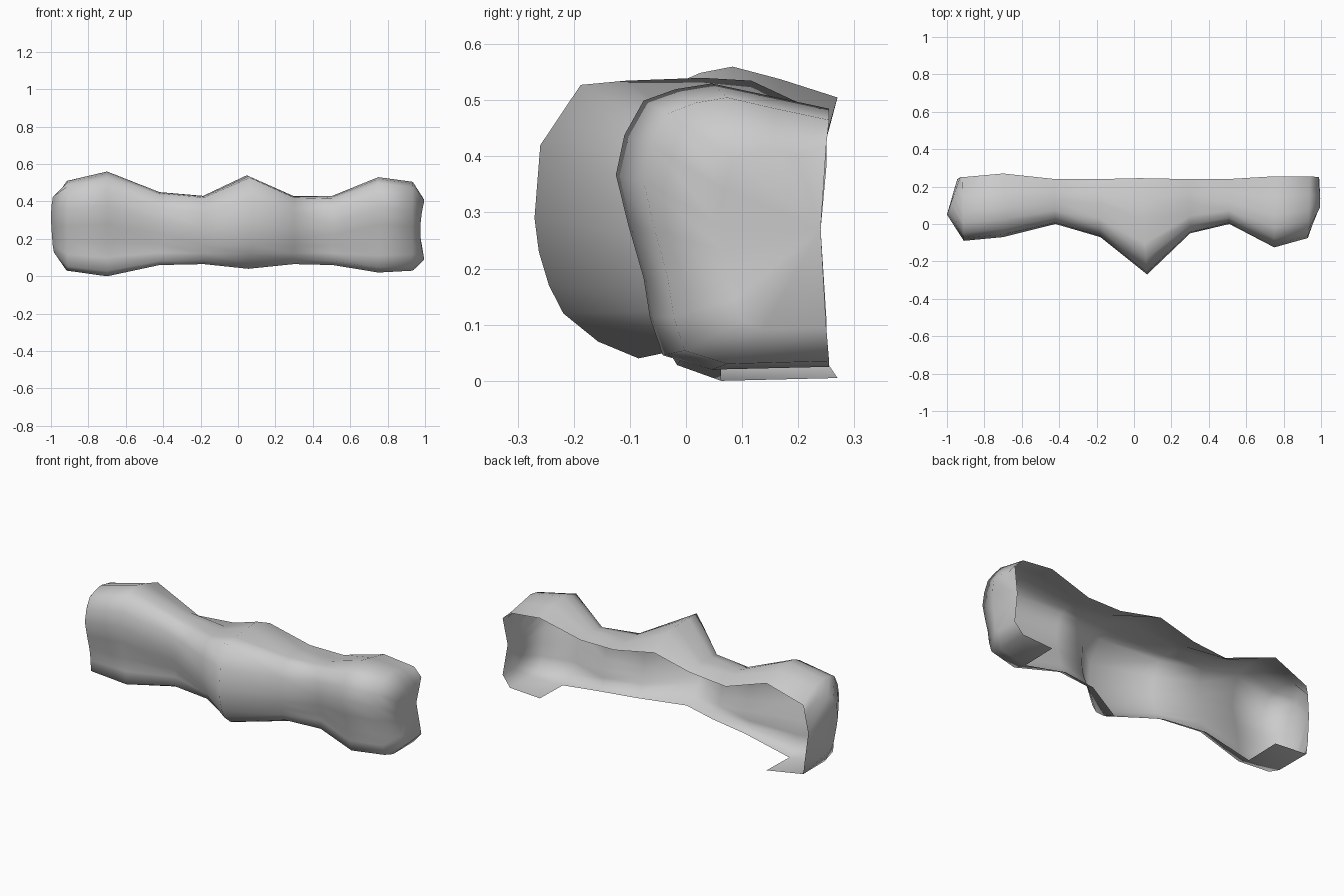
import bpy
import bmesh

old = bpy.data.objects.get("Cube")
if old:
    bpy.data.objects.remove(old, do_unlink=True)

# One plain grey for the whole shell
grey = bpy.data.materials.new("plain grey")
grey.use_nodes = True
grey.diffuse_color = (0.6, 0.6, 0.6, 1)
grey.node_tree.nodes["Principled BSDF"].inputs["Base Color"].default_value = (0.6, 0.6, 0.6, 1)

# Sections as (depth from back, height), after the top rear edge round to the underside
MIDDLE = [(.25, .99), (.42, 1), (.68, .99), (.84, .975), (.98, .76), (1, .5),
          (.985, .38), (.95, .26), (.9, .16), (.78, .06), (.64, 0)]
END = [(.3, .96), (.55, 1), (.72, .98), (.87, .94), (.96, .82), (1, .68),
       (.94, .5), (.87, .32), (.84, .18), (.78, .05), (.55, 0)]
LAST = len(MIDDLE)

# Rear x, front x, rear y, front y, rear z, top z, bottom z, share of the end section,
# forward fill of the underside, pinch in x
STATIONS = [
    (-.93, -1.0, .25, .05, .38, .44, .11, .5, 0, 0),
    (-.92, -.91, .25, -.09, .43, .51, .03, 1, .05, 0),
    (-.70, -.70, .27, -.07, .505, .56, .00, 1, .06, 0),
    (-.42, -.42, .24, .00, .40, .45, .06, .5, .15, 0),
    (-.19, -.18, .24, -.07, .42, .43, .065, 0, .07, 0),
    (.03, .07, .245, -.27, .475, .54, .04, 0, 0, 0),
    (.29, .30, .24, -.05, .42, .43, .065, 0, .07, 0),
    (.50, .51, .24, .00, .42, .43, .06, .5, .12, 0),
    (.75, .75, .255, -.125, .485, .53, .02, 1, 0, 0),
    (.94, .93, .255, -.075, .465, .505, .03, 1, 0, 0),
    (.99, 1.0, .25, .06, .42, .41, .09, .5, 0, .025),
]


def section(bm, rear_x, front_x, rear, front, rear_z, top, bottom, share, fill, pinch):
    """Add one section, from the rear top edge to the rear edge of the floor."""
    verts = [bm.verts.new((rear_x, rear, rear_z))]
    for k, ((t0, h0), (t1, h1)) in enumerate(zip(MIDDLE, END)):
        t = t0 + (t1 - t0) * share + (fill if k >= LAST - 2 else 0)
        h = h0 + (h1 - h0) * share
        x = rear_x + (front_x - rear_x) * t - pinch * 4 * h * (1 - h)
        verts.append(bm.verts.new((x, rear + (front - rear) * t, bottom + (top - bottom) * h)))
    verts.append(bm.verts.new((rear_x, rear, bottom + .005)))
    return verts


bm = bmesh.new()
rows = [section(bm, *s) for s in STATIONS]

# Skin the sections; only the two ends keep a floor
for i, (a, b) in enumerate(zip(rows, rows[1:])):
    has_floor = i < 2 or i >= 8
    for k in range(LAST + (1 if has_floor else 0)):
        bm.faces.new((a[k], a[k + 1], b[k + 1], b[k]))

# Pinched end walls, fanned from the middle of the rear edge
for row, x in ((rows[0], -.945), (rows[-1], .965)):
    hub = bm.verts.new((x, .24, .27))
    for p, q in zip(row, row[1:]):
        bm.faces.new((hub, p, q))

# Drop the unused rear floor points and point the normals outward
bmesh.ops.delete(bm, geom=[v for v in bm.verts if not v.link_faces], context='VERTS')
bmesh.ops.recalc_face_normals(bm, faces=bm.faces)
if sum(f.normal.y * f.calc_area() for f in bm.faces) > 0:
    bmesh.ops.reverse_faces(bm, faces=bm.faces)

mesh = bpy.data.meshes.new("open_shell")
bm.to_mesh(mesh)
bm.free()
mesh.materials.append(grey)
shell = bpy.data.objects.new("open_shell", mesh)
bpy.context.collection.objects.link(shell)
for face in mesh.polygons:
    face.use_smooth = True
